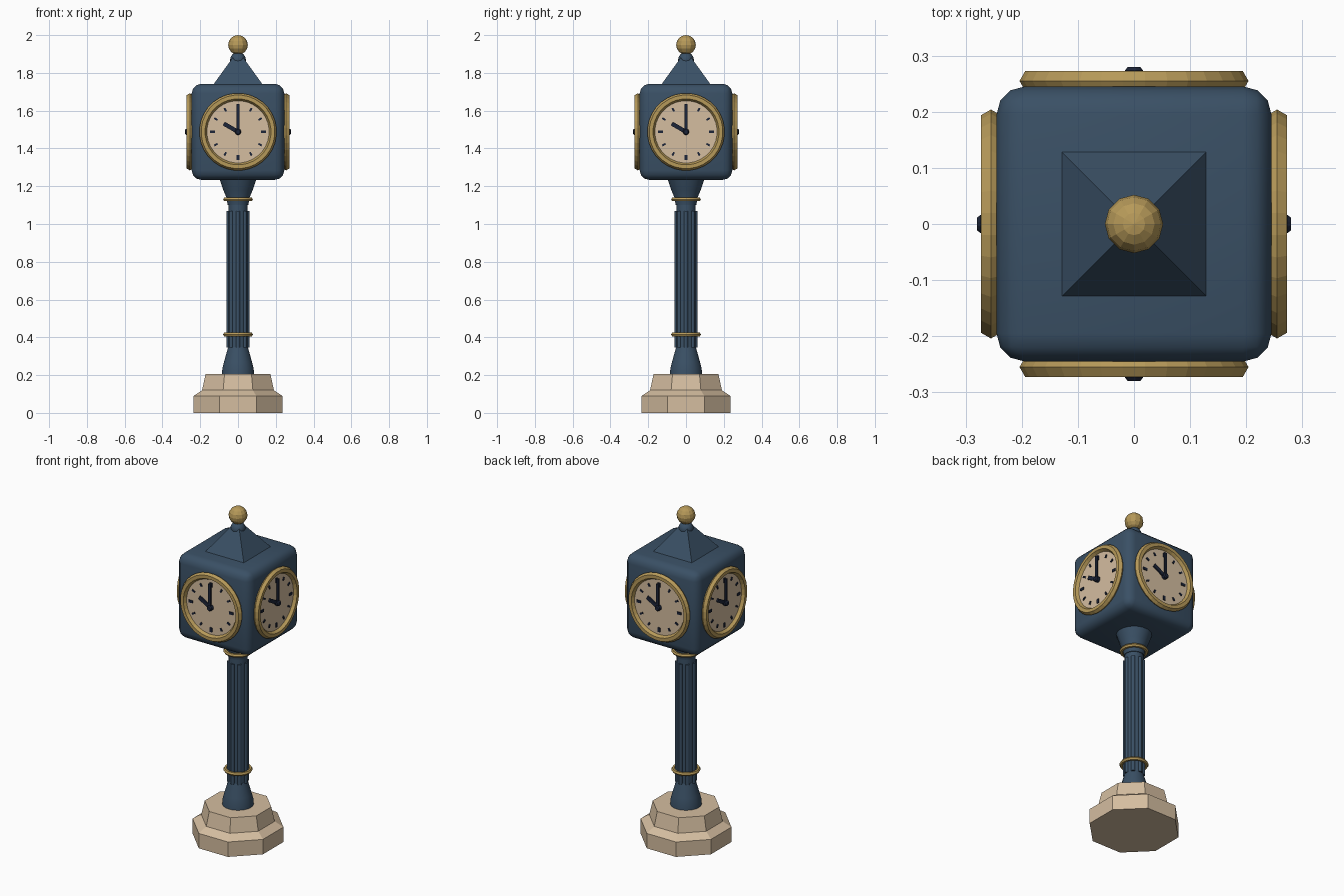
import bpy, bmesh
from math import sin, cos, pi, radians
from mathutils import Matrix, Vector

cube = bpy.data.objects.get("Cube")
if cube:
    bpy.data.objects.remove(cube, do_unlink=True)


def material(name, rgb):
    m = bpy.data.materials.new(name)
    m.use_nodes = True
    m.diffuse_color = (*rgb, 1)
    m.node_tree.nodes["Principled BSDF"].inputs["Base Color"].default_value = (*rgb, 1)
    return m


NAVY = material("navy paint", (0.042, 0.08, 0.13))
GOLD = material("brass", (0.47, 0.32, 0.10))
STONE = material("cream stone", (0.66, 0.51, 0.35))
DARK = material("dark blue", (0.012, 0.018, 0.04))


def finish(name, bm, mat, matrix=Matrix(), smooth=None):
    """Turn a bmesh into a placed, coloured object."""
    bmesh.ops.recalc_face_normals(bm, faces=bm.faces)
    bm.transform(matrix)
    mesh = bpy.data.meshes.new(name)
    bm.to_mesh(mesh)
    bm.free()
    mesh.materials.append(mat)
    obj = bpy.data.objects.new(name, mesh)
    bpy.context.collection.objects.link(obj)
    if smooth:
        bpy.ops.object.select_all(action="DESELECT")
        obj.select_set(True)
        bpy.context.view_layer.objects.active = obj
        bpy.ops.object.shade_smooth_by_angle(angle=radians(smooth))
    return obj


def lathe(name, profile, sides, mat, matrix=Matrix(), smooth=None, closed=False):
    """Sweep (apothem, z) points round z, with a flat side facing front."""
    bm = bmesh.new()
    rings = []
    for r, z in profile:
        r /= cos(pi / sides)
        angles = [(i + 0.5) * 2 * pi / sides for i in range(sides)]
        rings.append([bm.verts.new((r * cos(a), r * sin(a), z)) for a in angles])
    pairs = list(zip(rings, rings[1:]))
    if closed:
        pairs.append((rings[-1], rings[0]))
    else:
        bm.faces.new(rings[0])
        bm.faces.new(rings[-1])
    for low, high in pairs:
        for i in range(sides):
            j = (i + 1) % sides
            bm.faces.new((low[i], low[j], high[j], high[i]))
    return finish(name, bm, mat, matrix, smooth)


def ring(name, radius, thick, z, sides, mat, matrix=Matrix(), smooth=None):
    section = [(radius + thick * cos(k * pi / 3), z + thick * sin(k * pi / 3)) for k in range(6)]
    return lathe(name, section, sides, mat, matrix, smooth, closed=True)


def box(name, size, centre, mat, matrix=Matrix()):
    bm = bmesh.new()
    bmesh.ops.create_cube(bm, size=1)
    bm.transform(Matrix.Translation(centre) @ Matrix.Diagonal((*size, 1)))
    return finish(name, bm, mat, matrix)


def ball(name, radius, z, mat, smooth=None):
    bm = bmesh.new()
    bmesh.ops.create_uvsphere(bm, u_segments=12, v_segments=8, radius=radius)
    return finish(name, bm, mat, Matrix.Translation((0, 0, z)), smooth)


# Octagonal stepped plinth
lathe("plinth", [(0.235, 0), (0.235, 0.09), (0.19, 0.12), (0.172, 0.205)], 8, STONE)

# Post: flared foot, shaft and capital
lathe("post_foot", [(0.085, 0.2), (0.083, 0.235), (0.074, 0.27), (0.06, 0.32), (0.052, 0.35)],
      16, NAVY, smooth=35)
lathe("post_shaft", [(0.051, 0.33), (0.051, 1.13)], 16, NAVY, smooth=35)
lathe("post_capital", [(0.055, 1.1), (0.061, 1.14), (0.078, 1.18), (0.1, 1.245)],
      16, NAVY, smooth=35)

# Raised ribs round the shaft
for i in range(8):
    turn = Matrix.Rotation(i * pi / 4, 4, "Z") @ Matrix.Translation((0.05, 0, 0))
    lathe("shaft_rib", [(0.011, 0.345), (0.011, 1.07)], 8, NAVY, turn, 50)

# Brass collars
for name, z in (("lower_collar", 0.415), ("upper_collar", 1.13)):
    ring(name, 0.068, 0.011, z, 20, GOLD, smooth=35)

# Rounded clock housing
MID = 1.488
head = box("clock_housing", (0.49, 0.49, 0.508), (0, 0, MID), NAVY)
bevel = head.modifiers.new("Bevel", "BEVEL")
bevel.width = 0.05
bevel.segments = 3
for p in head.data.polygons:
    p.use_smooth = True

# Roof and finial
lathe("roof", [(0.133, 1.735), (0.003, 1.915)], 4, NAVY)
ball("finial_seat", 0.042, 1.868, NAVY, 50)
ball("finial_ball", 0.052, 1.948, GOLD)

# Four identical dials; local z points out of the housing
for side, word in enumerate(("front", "left", "back", "right")):
    M = (Matrix.Rotation(side * pi / 2, 4, "Z") @ Matrix.Translation((0, 0, MID))
         @ Matrix.Rotation(pi / 2, 4, "X"))
    ring(word + "_dial_rim", 0.184, 0.02, 0.255, 32, GOLD, M)
    lathe(word + "_dial", [(0.18, 0.24), (0.18, 0.255)], 32, STONE, M)
    for hour in range(12):
        spin = M @ Matrix.Rotation(-hour * pi / 6, 4, "Z")
        main = hour % 3 == 0
        size = (0.015, 0.026, 0.008) if main else (0.01, 0.02, 0.008)
        box(word + "_hour_mark", size, Vector((0, 0.135, 0.256)), DARK, spin)
    box(word + "_minute_hand", (0.017, 0.16, 0.008), (0, 0.065, 0.268), DARK, M)
    spin = M @ Matrix.Rotation(pi / 3, 4, "Z")
    box(word + "_hour_hand", (0.022, 0.1, 0.008), (0, 0.037, 0.262), DARK, spin)
    lathe(word + "_hand_hub", [(0.016, 0.25), (0.016, 0.274), (0.011, 0.28)], 12, DARK, M)
